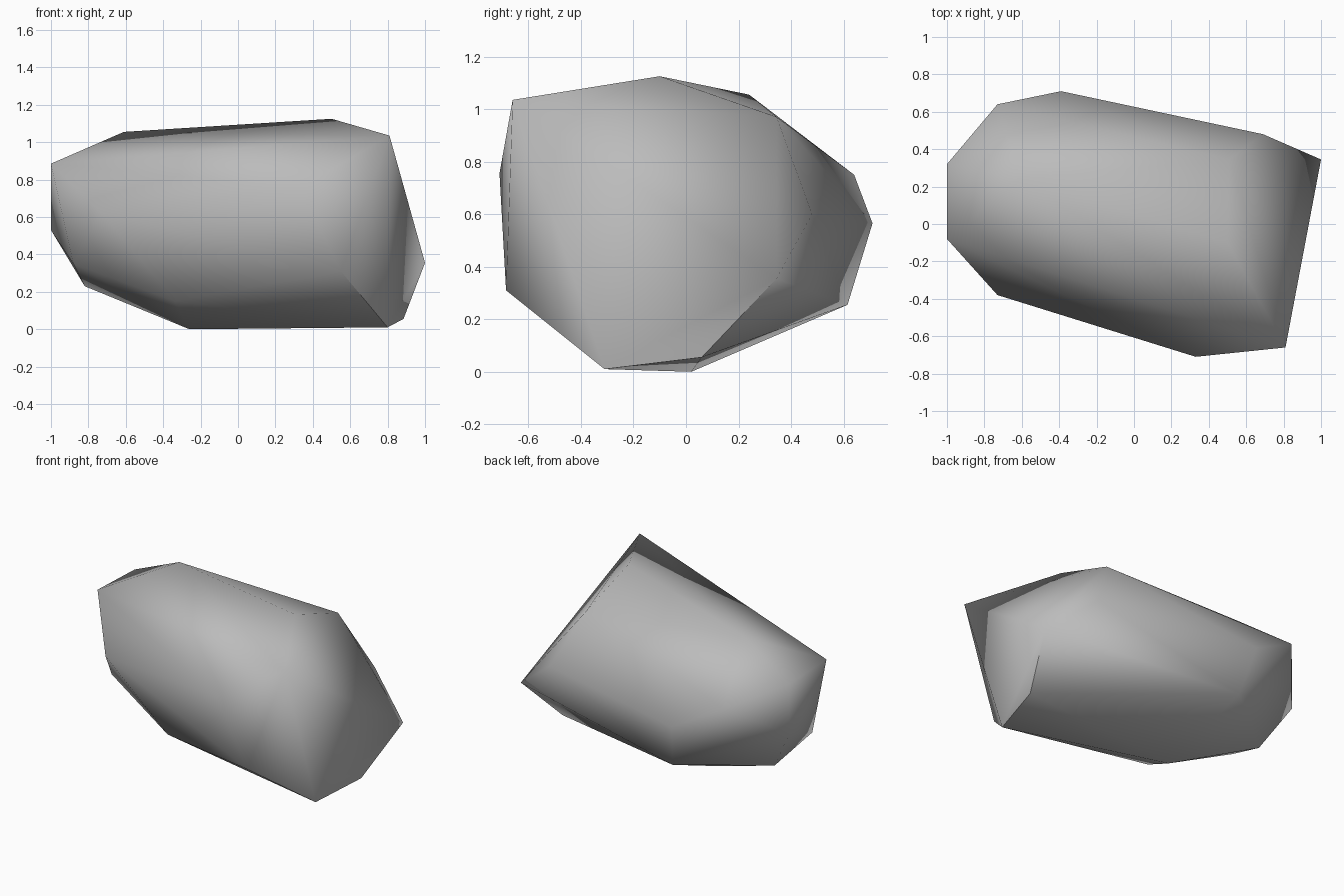
import bpy, bmesh, math

if "Cube" in bpy.data.objects:
    bpy.data.objects.remove(bpy.data.objects["Cube"])

# Corner points of the boulder, grouped by region
right_cap = [(0.81, -0.66, 1.035), (0.50, -0.10, 1.125), (0.51, 0.345, 0.97),
             (0.69, 0.48, 0.60), (1.00, 0.345, 0.355), (0.885, 0.06, 0.055),
             (0.80, -0.31, 0.01), (0.55, -0.685, 0.31)]
left_cap = [(-1.00, -0.08, 0.885), (-1.00, 0.32, 0.87), (-1.00, 0.32, 0.53),
            (-0.88, -0.10, 0.35), (-0.82, 0.22, 0.23), (-0.73, -0.38, 0.62)]
middle = [(0.33, -0.71, 0.755), (-0.61, 0.24, 1.055), (-0.73, 0.64, 0.75),
          (-0.39, 0.71, 0.565), (-0.33, 0.615, 0.255), (-0.26, 0.02, 0.0),
          (-0.34, -0.27, 0.15)]

# Faceted boulder shell
bm = bmesh.new()
for p in right_cap + left_cap + middle:
    bm.verts.new(p)
hull = bmesh.ops.convex_hull(bm, input=bm.verts)
loose = [v for v in bm.verts if not v.link_faces]
bmesh.ops.delete(bm, geom=loose, context='VERTS')
bmesh.ops.recalc_face_normals(bm, faces=bm.faces)
mesh = bpy.data.meshes.new("boulder")
bm.to_mesh(mesh)
bm.free()
boulder = bpy.data.objects.new("boulder", mesh)
bpy.context.collection.objects.link(boulder)

# Grey stone
stone = bpy.data.materials.new("grey_stone")
stone.diffuse_color = (0.5, 0.5, 0.5, 1)
stone.use_nodes = True
stone.node_tree.nodes["Principled BSDF"].inputs["Base Color"].default_value = stone.diffuse_color
mesh.materials.append(stone)

# Soft shading across the facets
bpy.context.view_layer.objects.active = boulder
boulder.select_set(True)
bpy.ops.object.shade_smooth_by_angle(angle=math.radians(60))
